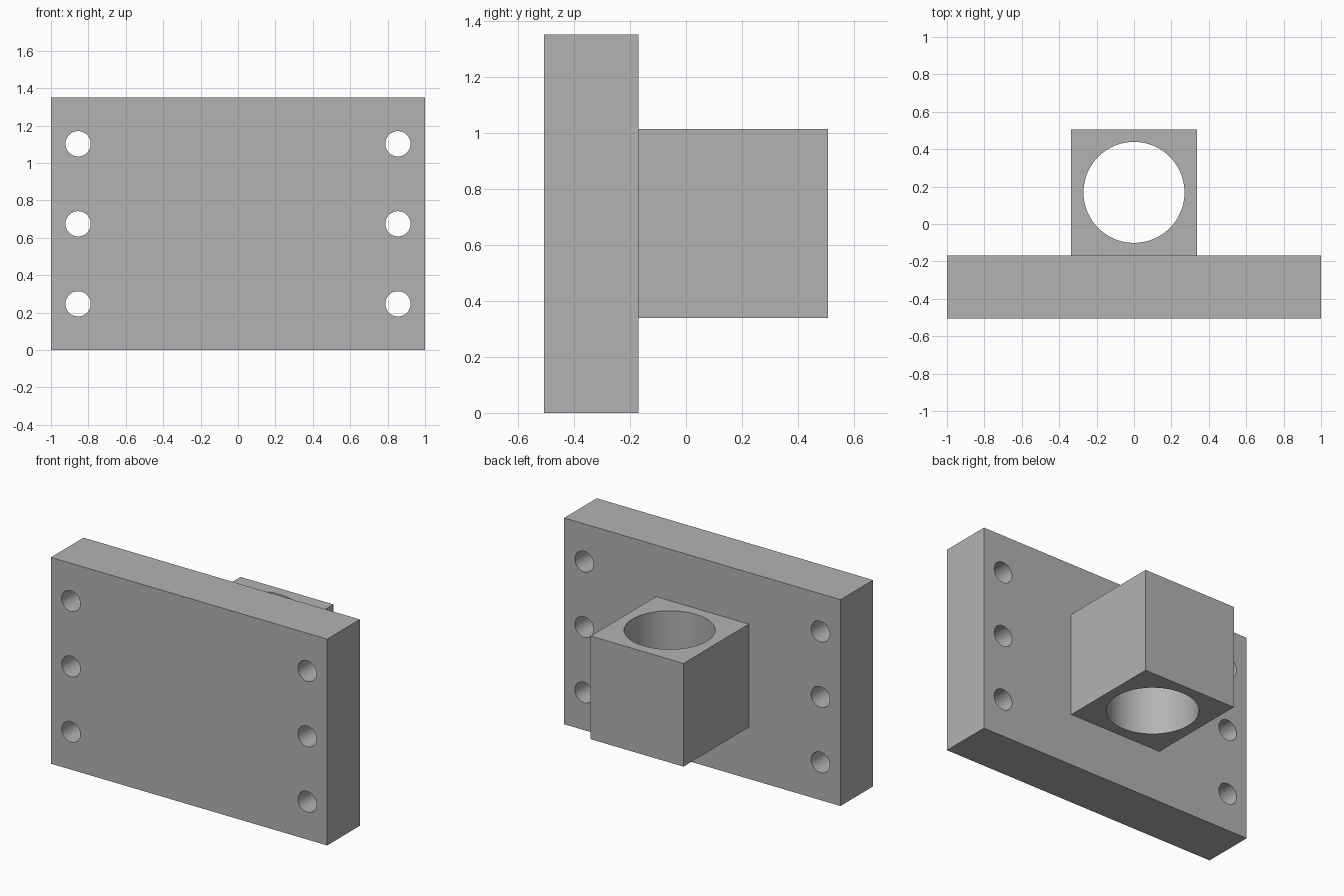
import bpy
from math import radians

cube = bpy.data.objects.get("Cube")
if cube:
    bpy.data.objects.remove(cube, do_unlink=True)

# Single plain grey material
GREY = (0.45, 0.45, 0.45, 1.0)
grey = bpy.data.materials.new("plain_grey")
grey.use_nodes = True
grey.diffuse_color = GREY
grey.node_tree.nodes["Principled BSDF"].inputs["Base Color"].default_value = GREY


def box(name, low, high):
    """Box spanning two opposite corners."""
    centre = [(a + b) / 2 for a, b in zip(low, high)]
    bpy.ops.mesh.primitive_cube_add(size=1, location=centre)
    obj = bpy.context.object
    obj.name = name
    obj.scale = [b - a for a, b in zip(low, high)]
    bpy.ops.object.transform_apply(location=False, rotation=False, scale=True)
    obj.data.materials.append(grey)
    return obj


def drill(obj, radius, centre, tilt=0.0, sides=64):
    """Cut a round through hole and remove the cutter."""
    bpy.ops.mesh.primitive_cylinder_add(
        vertices=sides, radius=radius, depth=1.2,
        location=centre, rotation=(tilt, 0, 0))
    cutter = bpy.context.object
    cutter.hide_render = True
    cutter.data.materials.append(grey)
    bpy.context.view_layer.objects.active = obj
    cut = obj.modifiers.new("hole", 'BOOLEAN')
    cut.operation = 'DIFFERENCE'
    cut.solver = 'EXACT'
    cut.object = cutter
    bpy.ops.object.modifier_apply(modifier=cut.name)
    bpy.data.objects.remove(cutter, do_unlink=True)


def smooth_bores(obj):
    bpy.ops.object.select_all(action='DESELECT')
    obj.select_set(True)
    bpy.context.view_layer.objects.active = obj
    bpy.ops.object.shade_smooth_by_angle(angle=radians(30))


# Upright plate with a column of bolt holes near each end
plate = box("mounting_plate", (-1, -0.506, 0), (1, -0.169, 1.35))
for x in (-0.855, 0.855):
    for row in (-1, 0, 1):
        drill(plate, 0.0675, (x, -0.34, 0.675 + row * 0.428), radians(90), 48)
smooth_bores(plate)

# Socket block behind the plate with a vertical bore
block = box("socket_block", (-0.336, -0.169, 0.338), (0.336, 0.506, 1.013))
drill(block, 0.27, (0, 0.169, 0.675))
smooth_bores(block)
